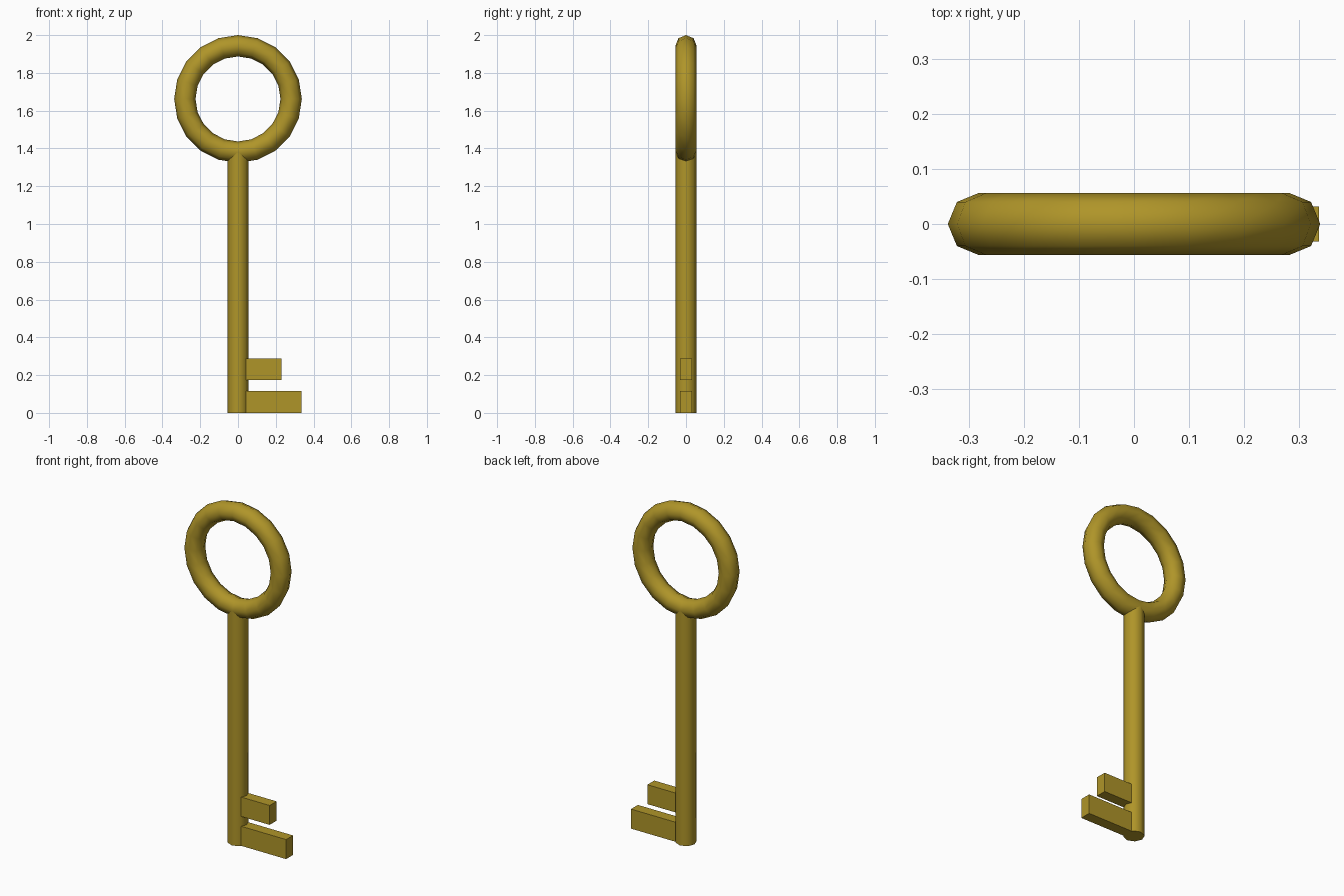
import bpy
from math import pi, radians

if "Cube" in bpy.data.objects:
    bpy.data.objects.remove(bpy.data.objects["Cube"])

TUBE = 0.0565          # shared radius of the shaft and the ring tube
RING = 0.2815          # ring centre-line radius
RING_Z = 2.0 - RING - TUBE

brass = bpy.data.materials.new("brass")
brass.diffuse_color = (0.43, 0.30, 0.022, 1.0)
brass.use_nodes = True
brass.node_tree.nodes["Principled BSDF"].inputs["Base Color"].default_value = brass.diffuse_color


def finish(name, smooth=False):
    ob = bpy.context.object
    ob.name = name
    ob.data.materials.append(brass)
    bpy.ops.object.transform_apply(location=False, rotation=True, scale=True)
    if smooth:
        bpy.ops.object.shade_smooth_by_angle(angle=radians(60))
    return ob


def tooth(name, x1, z0, z1):
    x0 = 0.02          # rooted inside the shaft
    bpy.ops.mesh.primitive_cube_add(size=1, location=((x0 + x1) / 2, 0, (z0 + z1) / 2))
    bpy.context.object.scale = (x1 - x0, 0.064, z1 - z0)
    finish(name)


# Ring handle, upright
bpy.ops.mesh.primitive_torus_add(major_segments=20, minor_segments=8,
                                 major_radius=RING, minor_radius=TUBE,
                                 location=(0, 0, RING_Z), rotation=(pi / 2, 0, 0))
finish("ring_handle", smooth=True)

# Eight-sided shaft, its top buried in the ring tube
top = RING_Z - RING
bpy.ops.mesh.primitive_cylinder_add(vertices=8, radius=TUBE, depth=top,
                                    location=(0, 0, top / 2))
finish("shaft", smooth=True)

# Key teeth
tooth("lower_tooth", 0.336, 0.0, 0.115)
tooth("upper_tooth", 0.229, 0.173, 0.287)
